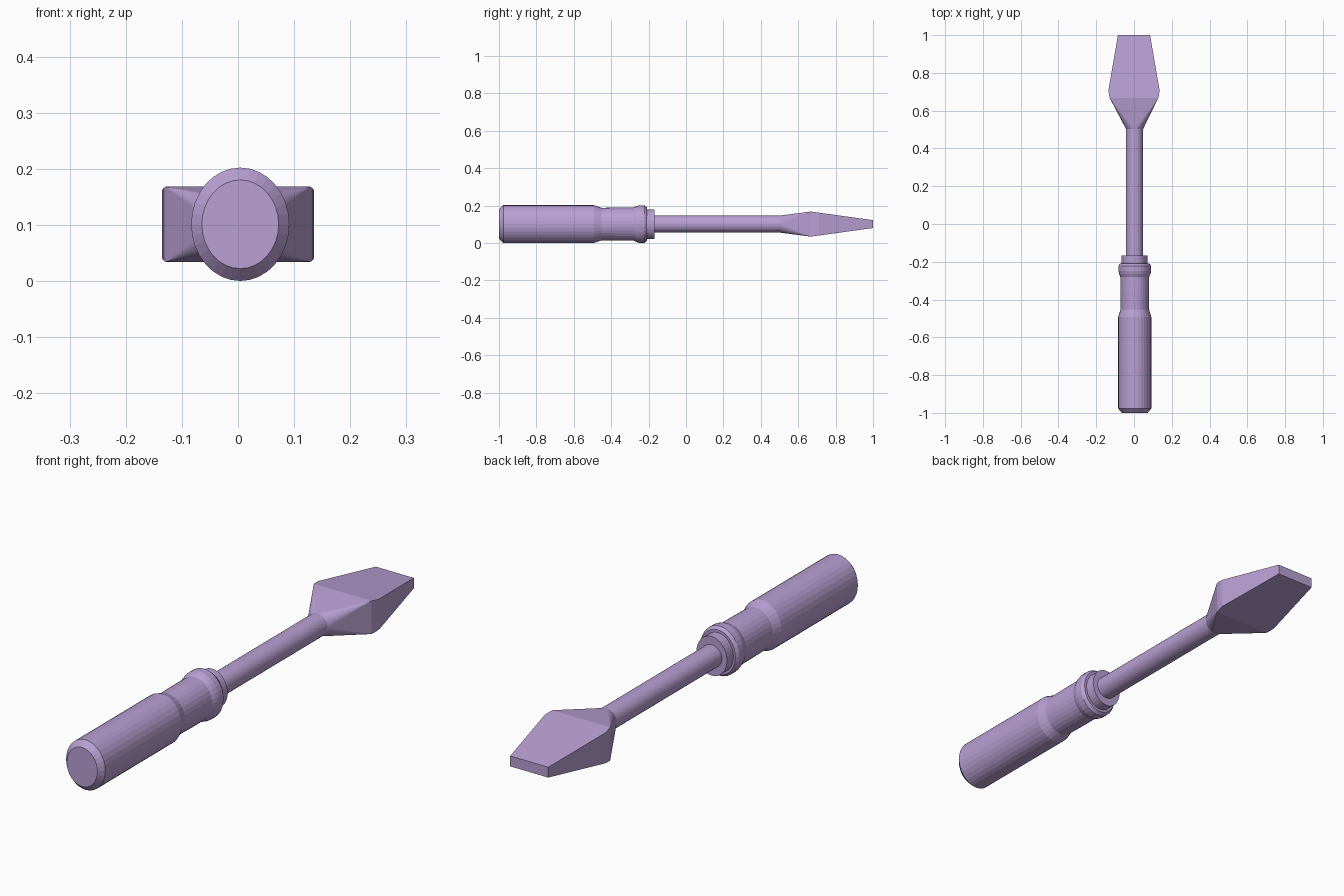
import bpy, bmesh, math

if "Cube" in bpy.data.objects:
    bpy.data.objects.remove(bpy.data.objects["Cube"])

CZ = 0.101      # height of the tool's axis
SIDES = 32

# Muted violet finish shared by all parts
violet = bpy.data.materials.new("violet")
violet.diffuse_color = (0.48, 0.35, 0.65, 1)
violet.use_nodes = True
violet.node_tree.nodes["Principled BSDF"].inputs["Base Color"].default_value = violet.diffuse_color


def finish(name, bm):
    bmesh.ops.recalc_face_normals(bm, faces=bm.faces)
    mesh = bpy.data.meshes.new(name)
    bm.to_mesh(mesh)
    bm.free()
    mesh.materials.append(violet)
    obj = bpy.data.objects.new(name, mesh)
    bpy.context.collection.objects.link(obj)
    return obj


def ring(bm, y, rx, rz, cx=0.0):
    return [bm.verts.new((cx + rx * math.cos(2 * math.pi * i / SIDES), y,
                          CZ + rz * math.sin(2 * math.pi * i / SIDES)))
            for i in range(SIDES)]


def turned(name, profile, squash=1.0, cx=0.003):
    """Closed lathe form along y from (y, vertical radius) pairs."""
    bm = bmesh.new()
    rings = [ring(bm, y, r * squash, r, cx) for y, r in profile]
    for a, b in zip(rings, rings[1:]):
        for i in range(SIDES):
            j = (i + 1) % SIDES
            bm.faces.new((a[i], a[j], b[j], b[i]))
    bm.faces.new(rings[0])
    bm.faces.new(rings[-1])
    return finish(name, bm)


# Oval grip with chamfered butt, narrowed neck and front bead
turned("handle", [(-1.0, 0.079), (-0.977, 0.101), (-0.492, 0.101),
                  (-0.452, 0.087), (-0.36, 0.0885), (-0.28, 0.0885),
                  (-0.265, 0.096), (-0.25, 0.1), (-0.222, 0.1),
                  (-0.209, 0.09)], 0.866, 0.004)

# Collar between grip and shaft
turned("collar", [(-0.215, 0.079), (-0.168, 0.079)], 0.866)

# Round shaft
turned("shaft", [(-0.2, 0.0455), (0.505, 0.0455)])

# Flared flat blade: hull of the shaft end and four rectangular sections
bm = bmesh.new()
ring(bm, 0.503, 0.0455, 0.0455, 0.003)
for y, hx, hz in [(0.668, 0.129, 0.067), (0.69, 0.1335, 0.0639),
                  (0.71, 0.135, 0.0611), (1.0, 0.085, 0.021)]:
    for sx in (-1, 1):
        for sz in (-1, 1):
            bm.verts.new((sx * hx, y, CZ + sz * hz))
bmesh.ops.convex_hull(bm, input=bm.verts[:])
bmesh.ops.dissolve_limit(bm, angle_limit=math.radians(0.5),
                         verts=bm.verts[:], edges=bm.edges[:])
finish("blade", bm)
